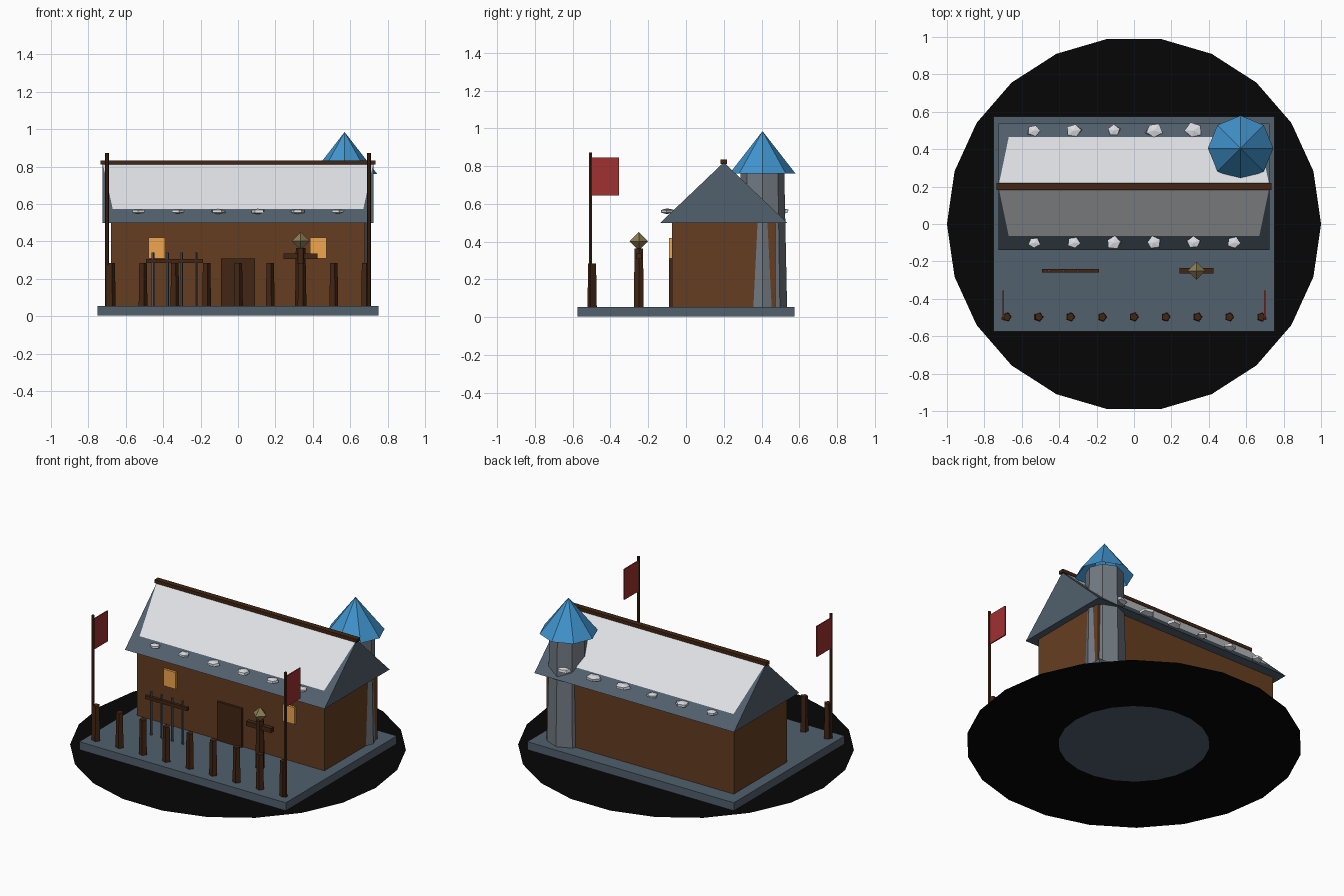
import bpy, bmesh, math, random
from mathutils import Vector

if "Cube" in bpy.data.objects:
    bpy.data.objects.remove(bpy.data.objects["Cube"])

random.seed(4)


def mat(name, rgb):
    m = bpy.data.materials.new(name)
    m.diffuse_color = [(c / 255) ** 2.2 for c in rgb] + [1]
    m.use_nodes = True
    m.node_tree.nodes["Principled BSDF"].inputs["Base Color"].default_value = m.diffuse_color
    return m


SLATE = mat("slate", (82, 96, 108))
WOOD = mat("wood", (101, 64, 38))
DARK = mat("dark_wood", (68, 42, 26))
SNOW = mat("snow", (222, 224, 228))
STONE = mat("stone", (112, 120, 128))
BLUE = mat("blue_tiles", (66, 146, 204))
RED = mat("red_cloth", (160, 52, 52))
GLOW = mat("window_glow", (240, 165, 80))
STRAW = mat("straw", (140, 125, 84))
IRON = mat("iron", (78, 82, 88))
BLACK = mat("black", (14, 14, 14))


def mesh(name, verts, faces, m):
    me = bpy.data.meshes.new(name)
    me.from_pydata(verts, [], faces)
    me.materials.append(m)
    ob = bpy.data.objects.new(name, me)
    bpy.context.collection.objects.link(ob)
    return ob


def box(name, x0, x1, y0, y1, z0, z1, m):
    v = [(x, y, z) for z in (z0, z1) for x, y in ((x0, y0), (x1, y0), (x1, y1), (x0, y1))]
    f = [(3, 2, 1, 0), (4, 5, 6, 7)] + [(i, (i + 1) % 4, (i + 1) % 4 + 4, i + 4) for i in range(4)]
    return mesh(name, v, f, m)


def column(name, x, y, z0, z1, r0, r1, n, m, cap=True):
    ring = lambda r, z: [(x + r * math.cos(2 * math.pi * i / n), y + r * math.sin(2 * math.pi * i / n), z)
                         for i in range(n)]
    if r1 == 0:
        v = ring(r0, z0) + [(x, y, z1)]
        f = [(i, (i + 1) % n, n) for i in range(n)]
    else:
        v = ring(r0, z0) + ring(r1, z1)
        f = [(i, (i + 1) % n, (i + 1) % n + n, i + n) for i in range(n)]
        if cap:
            f.append(tuple(range(n, 2 * n)))
    if cap:
        f.append(tuple(range(n))[::-1])
    return mesh(name, v, f, m)


# flat ground ring and plinth
N = 22
v = [(r * math.cos(2 * math.pi * i / N), r * math.sin(2 * math.pi * i / N), 0)
     for r in (0.45, 1.0) for i in range(N)]
mesh("ground_ring", v, [(i, i + N, (i + 1) % N + N, (i + 1) % N) for i in range(N)], BLACK)
box("plinth", -.75, .75, -.575, .575, .003, .055, SLATE)

# hall walls, door and windows
box("hall_walls", -.68, .68, -.075, .475, .055, .5, WOOD)
box("door", -.09, .09, -.09, -.07, .055, .31, DARK)
for x in (-.435, .43):
    box("window", x - .044, x + .044, -.09, -.07, .31, .42, GLOW)

# gable roof with ridge beam
RX, RY = .725, .2
v = [(x, y, z) for x in (-RX, RX) for y, z in ((-.138, .498), (.538, .498), (RY, .82))]
mesh("roof", v, [(0, 2, 1), (3, 4, 5), (0, 3, 5, 2), (1, 2, 5, 4), (0, 1, 4, 3)], SLATE)
box("ridge_beam", -.735, .735, RY - .018, RY + .018, .812, .834, DARK)

# snow sheets and lumps on both slopes
for s in (-1, 1):
    v = [(-RX, RY, .826), (RX, RY, .826), (.67, RY + s * .264, .574), (-.67, RY + s * .264, .574)]
    mesh("snow_sheet", v, [(3, 2, 1, 0) if s < 0 else (0, 1, 2, 3)][:1], SNOW)
    for i in range(6):
        lump = bpy.data.meshes.new("snow_lump")
        bm = bmesh.new()
        r = random.uniform(.034, .054)
        bmesh.ops.create_uvsphere(bm, u_segments=5, v_segments=3, radius=r)
        turn = random.uniform(0, 6.3)
        for p in bm.verts:
            c, d = math.cos(turn), math.sin(turn)
            x, y = p.co.x * c - p.co.y * d, p.co.x * d + p.co.y * c
            k = random.uniform(.85, 1.15)
            p.co = Vector((-.535 + .2135 * i + x * k, RY + s * .3 + y * k * .9, .561 + p.co.z * .33))
        bm.to_mesh(lump)
        bm.free()
        lump.materials.append(SNOW)
        bpy.context.collection.objects.link(bpy.data.objects.new("snow_lump", lump))

# corner tower
column("tower", .57, .405, .055, .78, .13, .115, 8, STONE)
column("tower_roof", .57, .405, .76, .985, .175, 0, 8, BLUE, cap=False)

# palisade posts
for i in range(9):
    column("palisade_post", -.68 + .17 * i, -.497, .055, .285, .026, .022, 5, DARK)

# flags
for x in (-.7, .7):
    column("flag_pole", x, -.505, .055, .872, .01, .01, 6, DARK)
    box("flag", x - .004, x + .004, -.5, -.355, .645, .845, RED)

# weapon rack
box("rack_rail", -.492, -.188, -.26, -.24, .285, .307, DARK)
for i in range(4):
    column("spear", -.455 + .077 * i, -.25, .055, .34, .008, .008, 5, IRON)

# training dummy
column("dummy_post", .335, -.25, .055, .365, .03, .026, 6, DARK)
box("dummy_arms", .243, .425, -.265, -.235, .307, .337, DARK)
h = .048
v = [(.335 + a * h, -.25 + b * h, .402 + c * h) for a, b, c in
     ((1, 0, 0), (0, 1, 0), (-1, 0, 0), (0, -1, 0), (0, 0, 1), (0, 0, -1))]
mesh("dummy_head", v, [(i, (i + 1) % 4, 4) for i in range(4)] + [((i + 1) % 4, i, 5) for i in range(4)], STRAW)
